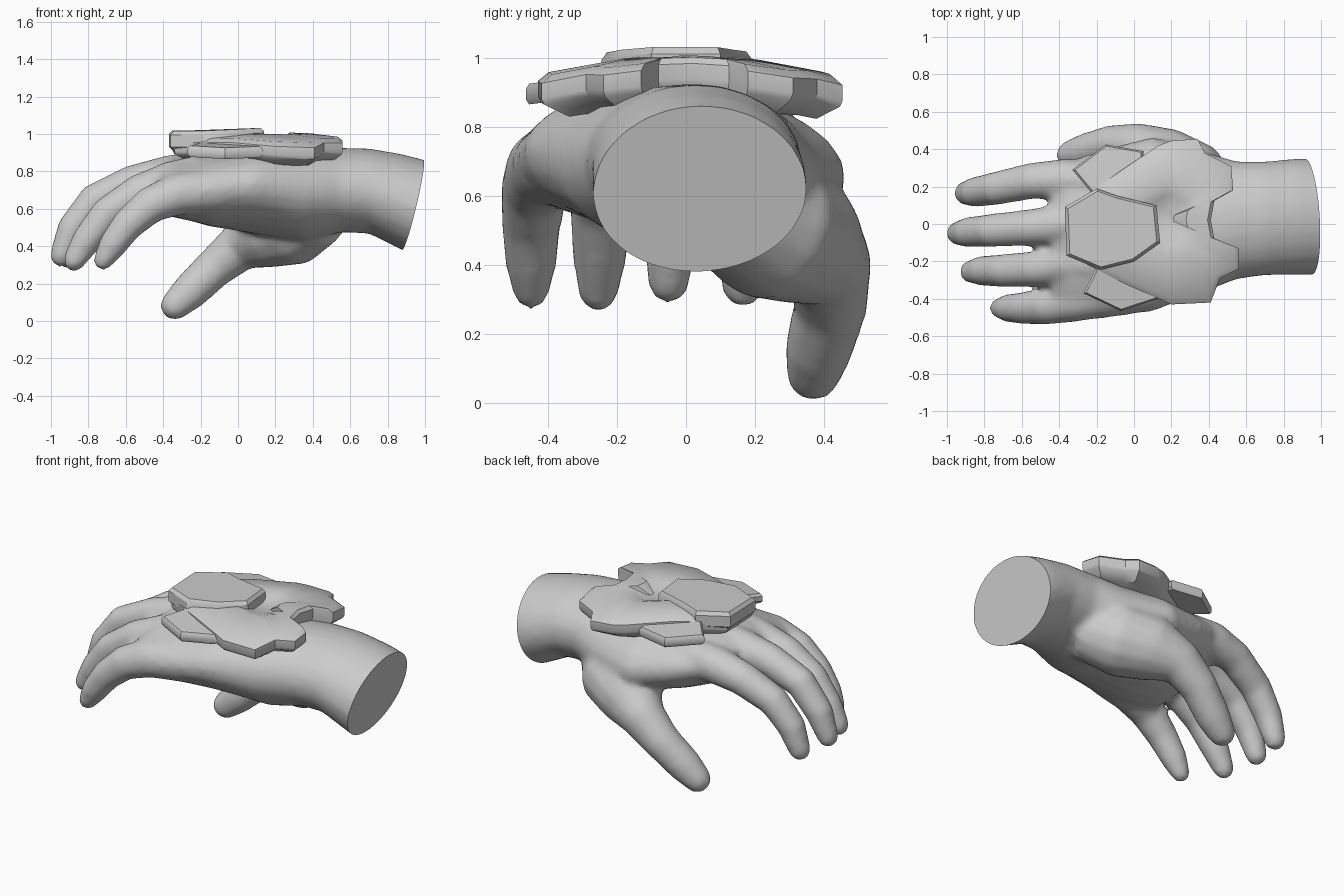
import bpy, bmesh
from math import cos, sin, pi, radians
from mathutils import Vector

if "Cube" in bpy.data.objects:
    bpy.data.objects.remove(bpy.data.objects["Cube"])


def loft(bm, rings):
    """Skin a list of closed rings and cap both ends."""
    vs = [[bm.verts.new(p) for p in r] for r in rings]
    n = len(vs[0])
    for a, b in zip(vs, vs[1:]):
        for i in range(n):
            j = (i + 1) % n
            bm.faces.new((a[i], a[j], b[j], b[i]))
    bm.faces.new(vs[0][::-1])
    bm.faces.new(vs[-1])


def section(x, cy, cz, a, b, roll, n=24):
    """Rolled oval cross-section across the palm or wrist."""
    r, ring = radians(roll), []
    for i in range(n):
        t = 2 * pi * i / n
        u, v = a * cos(t), b * sin(t)
        ring.append((x, cy + u * cos(r) - v * sin(r), cz + u * sin(r) + v * cos(r)))
    return ring


def digit(bm, path, n=14):
    """Tapering tube through (x, y, z, radius) points with a rounded tip."""
    pts = [Vector(p[:3]) for p in path]
    rad = [p[3] for p in path]
    end = (pts[-1] - pts[-2]).normalized()
    tip, tr = pts[-1].copy(), rad[-1]
    for k in (0.5, 0.8, 0.97):
        pts.append(tip + end * tr * k)
        rad.append(tr * (1 - k * k) ** 0.5)
    rings = []
    for i, p in enumerate(pts):
        d = (pts[min(i + 1, len(pts) - 1)] - pts[max(i - 1, 0)]).normalized()
        side = d.cross(Vector((0, 1, 0))).normalized()
        up = side.cross(d)
        rings.append([p + rad[i] * (side * cos(2 * pi * k / n) + up * sin(2 * pi * k / n))
                      for k in range(n)])
    loft(bm, rings)


def finish(bm, name, angle):
    bmesh.ops.recalc_face_normals(bm, faces=bm.faces)
    me = bpy.data.meshes.new(name)
    bm.to_mesh(me)
    bm.free()
    ob = bpy.data.objects.new(name, me)
    bpy.context.collection.objects.link(ob)
    bpy.ops.object.select_all(action='DESELECT')
    ob.select_set(True)
    bpy.context.view_layer.objects.active = ob
    bpy.ops.object.shade_smooth_by_angle(angle=radians(angle))
    return ob


# Hand: wrist and palm sections
bm = bmesh.new()
loft(bm, [section(*s) for s in (
    (1.08, .04, .56, .31, .28, 0), (.88, .04, .635, .312, .257, 0),
    (.70, .03, .695, .305, .228, 0), (.55, .02, .70, .315, .226, 0),
    (.35, .01, .675, .385, .245, -6), (.10, 0, .69, .47, .225, -6),
    (-.15, -.05, .70, .455, .195, 0), (-.35, -.09, .715, .43, .155, 6),
    (-.44, -.10, .705, .38, .11, 8))])

# Four fingers
for f in (
    ((-.2, .22, .75, .12), (-.38, .24, .755, .11), (-.55, .23, .715, .098), (-.74, .19, .61, .09),
     (-.85, .17, .47, .082), (-.90, .165, .34, .065)),
    ((-.2, .02, .79, .12), (-.38, 0, .775, .11), (-.57, -.02, .735, .098), (-.77, -.035, .645, .09),
     (-.89, -.045, .49, .082), (-.945, -.05, .35, .063)),
    ((-.2, -.2, .77, .12), (-.36, -.21, .745, .11), (-.53, -.24, .69, .096), (-.70, -.25, .575, .09),
     (-.81, -.25, .43, .082), (-.875, -.255, .325, .062)),
    ((-.1, -.37, .70, .12), (-.32, -.41, .68, .115), (-.47, -.44, .62, .1), (-.59, -.45, .515, .088),
     (-.675, -.45, .40, .076), (-.72, -.45, .325, .056))):
    digit(bm, f)

# Thumb with its fleshy base
digit(bm, ((.45, .10, .58, .17), (.30, .24, .51, .215), (.14, .34, .465, .19), (0, .415, .39, .13),
           (-.13, .42, .28, .108), (-.26, .385, .155, .1), (-.335, .37, .085, .082)))
hand = finish(bm, "hand", 40)

# Blend the parts into one skin, then cut the slanted wrist end flat
m = hand.modifiers.new("skin", 'REMESH')
m.mode, m.voxel_size = 'VOXEL', .018
m = hand.modifiers.new("soften", 'SMOOTH')
m.factor, m.iterations = .5, 12
deps = bpy.context.evaluated_depsgraph_get()
bm = bmesh.new()
bm.from_object(hand, deps)
bpy.data.objects.remove(hand)
cut = bmesh.ops.bisect_plane(bm, geom=bm.verts[:] + bm.edges[:] + bm.faces[:],
                             plane_co=(.935, .04, .62), plane_no=(1, .065, -.24), clear_outer=True)
bmesh.ops.contextual_create(
    bm, geom=[e for e in cut["geom_cut"] if isinstance(e, bmesh.types.BMEdge)])
finish(bm, "hand", 40)


def plate(name, outline, centre, levels, height):
    """Armour plate: concentric copies of an outline, each at its own scale and depth."""
    bm = bmesh.new()
    cx, cy = centre
    rings = []
    for s, dz in levels:
        pts = [(cx + (x - cx) * s, cy + (y - cy) * s) for x, y in outline]
        rings.append([(x, y, height(x, y) + dz) for x, y in pts])
    loft(bm, rings)
    finish(bm, name, 35)


# Main domed plate with lobes toward the wrist and a central hollow
plate("main_plate",
      [(-.35, .09), (-.1, .265), (.13, .42), (.2, .445), (.34, .455), (.38, .38), (.52, .31),
       (.53, .18), (.43, .125), (.41, .02), (.43, -.08), (.56, -.13), (.56, -.24), (.46, -.29),
       (.41, -.42), (.2, -.43), (-.05, -.32), (-.34, -.17)],
      (.17, .03),
      [(.82, -.135), (.98, -.08), (1, -.06), (1, -.015), (.93, .002), (.45, .0), (.3, -.025), (.17, -.05)],
      lambda x, y: 1.01 - .33 * y * y - .15 * (x - .15) ** 2)

# Raised flap over the knuckles
plate("knuckle_flap",
      [(-.37, .09), (-.36, -.17), (-.18, -.245), (0, -.2), (.14, -.1), (.12, .1), (-.09, .15), (-.2, .19)],
      (-.12, -.02),
      [(.9, -.11), (1, -.085), (1, -.02), (.93, 0)],
      lambda x, y: 1.03 + .03 * x - .15 * y * y)

# Two thin side petals under the main plate
for name, pts, c in (
    ("thumb_side_petal", [(-.33, .29), (-.15, .425), (.05, .39), (.05, .2), (-.23, .17)], (-.12, .29)),
    ("little_finger_side_petal", [(-.27, -.37), (-.07, -.465), (.13, -.4), (.05, -.2), (-.2, -.23)], (-.07, -.33))):
    plate(name, pts, c, [(.93, -.06), (1, -.045), (1, -.015), (.93, 0)],
          lambda x, y: .985 - .13 * abs(y))
